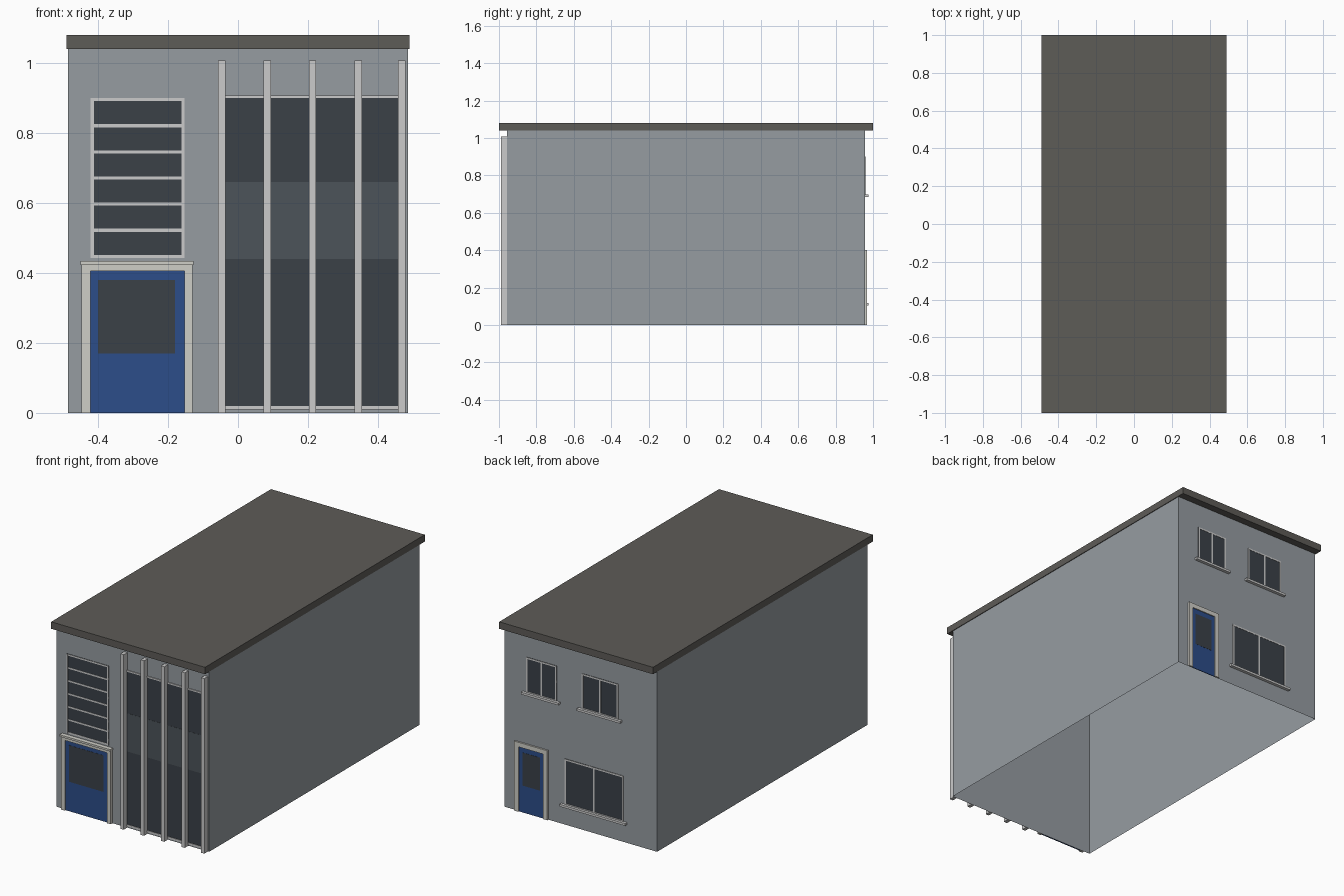
import bpy, bmesh
from mathutils import Matrix, Vector

if "Cube" in bpy.data.objects:
    bpy.data.objects.remove(bpy.data.objects["Cube"])

HX, HY = 0.486, 0.957      # half size of the walls
FRONT, BACK = -1, 1


def mat(name, r, g, b):
    m = bpy.data.materials.new(name)
    m.diffuse_color = (*[(c / 255) ** 2.2 for c in (r, g, b)], 1)
    m.use_nodes = True
    m.node_tree.nodes["Principled BSDF"].inputs["Base Color"].default_value = m.diffuse_color
    return m


WALL = mat("wall_grey", 149, 155, 160)
ROOF = mat("roof_brown", 94, 92, 88)
GLASS = mat("dark_glass", 61, 67, 73)
PANEL = mat("spandrel_glass", 77, 84, 90)
TRIM = mat("trim_grey", 192, 192, 192)
STONE = mat("pale_stone", 206, 205, 198)
BLUE = mat("door_blue", 48, 78, 136)


def boxes(name, material, *spans, open_axes=None):
    """One object made of boxes given as (x0, x1, y0, y1, z0, z1).
    open_axes(face_normal, face_centre) picks faces to leave out."""
    bm = bmesh.new()
    for x0, x1, y0, y1, z0, z1 in spans:
        centre = Vector((x0 + x1, y0 + y1, z0 + z1)) / 2
        size = (abs(x1 - x0), abs(y1 - y0), abs(z1 - z0), 1)
        bmesh.ops.create_cube(bm, size=1, matrix=Matrix.Translation(centre) @ Matrix.Diagonal(size))
    if open_axes:
        bm.normal_update()
        hidden = [f for f in bm.faces if open_axes(f.normal, f.calc_center_median())]
        bmesh.ops.delete(bm, geom=hidden, context='FACES')
    mesh = bpy.data.meshes.new(name)
    bm.to_mesh(mesh)
    bm.free()
    mesh.materials.append(material)
    ob = bpy.data.objects.new(name, mesh)
    bpy.context.collection.objects.link(ob)
    return ob


def fitted(name, material, *spans):
    """Boxes applied to a wall, without the face lying against it."""
    boxes(name, material, *spans, open_axes=lambda n, c: n.y * c.y < -0.5)


def on_wall(side, x0, x1, z0, z1, depth):
    """Box span standing out from the front or back wall by depth."""
    return (x0, x1, side * HY, side * (HY + depth), z0, z1)


def window(name, side, x0, x1, z0, z1, cols=1, rows=1, bar=0.009, depth=0.004):
    """Glass with a frame and evenly spaced bars."""
    fitted(name + "_glass", GLASS, on_wall(side, x0, x1, z0, z1, 0.002))
    bars = []
    for i in range(cols + 1):
        x = x0 + (x1 - x0 - bar) * i / cols
        bars.append(on_wall(side, x, x + bar, z0, z1, depth))
    for i in range(rows + 1):
        z = z0 + (z1 - z0 - bar) * i / rows
        bars.append(on_wall(side, x0 + bar / 2, x1 - bar / 2, z, z + bar, depth - 0.0005))
    fitted(name + "_frame", TRIM, *bars)


def door(name, side, outer, inner, pane, frame_depth, leaf_depth):
    """Door leaf, glass pane and surround; outer/inner are (x0, x1, top)."""
    x0, x1, top = outer
    a, b, head = inner
    fitted(name + "_leaf", BLUE, on_wall(side, a, b, 0, head, leaf_depth))
    fitted(name + "_pane", GLASS, on_wall(side, *pane, leaf_depth + 0.001))
    fitted(name + "_surround", STONE,
           on_wall(side, x0, a, 0, top, frame_depth),
           on_wall(side, b, x1, 0, top, frame_depth),
           on_wall(side, a, b, head, top, frame_depth))


# Wall shell, open at the bottom and under the roof, with a flat roof slab
boxes("walls", WALL, (-HX, HX, -HY, HY, 0, 1.04), open_axes=lambda n, c: abs(n.z) > 0.5)
boxes("roof_slab", ROOF, (-0.49, 0.49, -1, 1, 1.04, 1.08))

# Front entrance and stair window
door("front_door", FRONT, (-0.448, -0.13, 0.424), (-0.422, -0.153, 0.405),
     (-0.40, -0.18, 0.17, 0.38), 0.016, 0.008)
fitted("front_door_cap", STONE, on_wall(FRONT, -0.45, -0.127, 0.423, 0.434, 0.025))
window("stair_window", FRONT, -0.421, -0.153, 0.443, 0.90, rows=6)

# Tall front glazing with spandrel band and vertical fins
fitted("tall_glazing", GLASS, on_wall(FRONT, -0.04, 0.462, 0.015, 0.905, 0.002))
fitted("spandrel_band", PANEL, on_wall(FRONT, -0.04, 0.462, 0.44, 0.66, 0.003))
fitted("glazing_rails", TRIM,
       on_wall(FRONT, -0.04, 0.462, 0.01, 0.02, 0.005),
       on_wall(FRONT, -0.04, 0.462, 0.90, 0.908, 0.005))
fitted("front_fins", TRIM, *[
    on_wall(FRONT, c - 0.0105, c + 0.0105, 0, 1.008, 0.033)
    for c in (-0.046, 0.084, 0.213, 0.344, 0.468)])

# Back door
door("back_door", BACK, (0.207, 0.418, 0.40), (0.235, 0.39, 0.374),
     (0.257, 0.368, 0.155, 0.345), 0.01, 0.004)

# Back windows with sills
for name, x0, x1, z0, z1 in (("upper_window_a", 0.153, 0.347, 0.695, 0.90),
                             ("upper_window_b", -0.240, -0.008, 0.695, 0.90),
                             ("lower_window", -0.273, 0.102, 0.115, 0.38)):
    window(name, BACK, x0, x1, z0, z1, cols=2)
    fitted(name + "_sill", TRIM, on_wall(BACK, x0 - 0.022, x1 + 0.022, z0 - 0.01, z0 + 0.003, 0.018))
